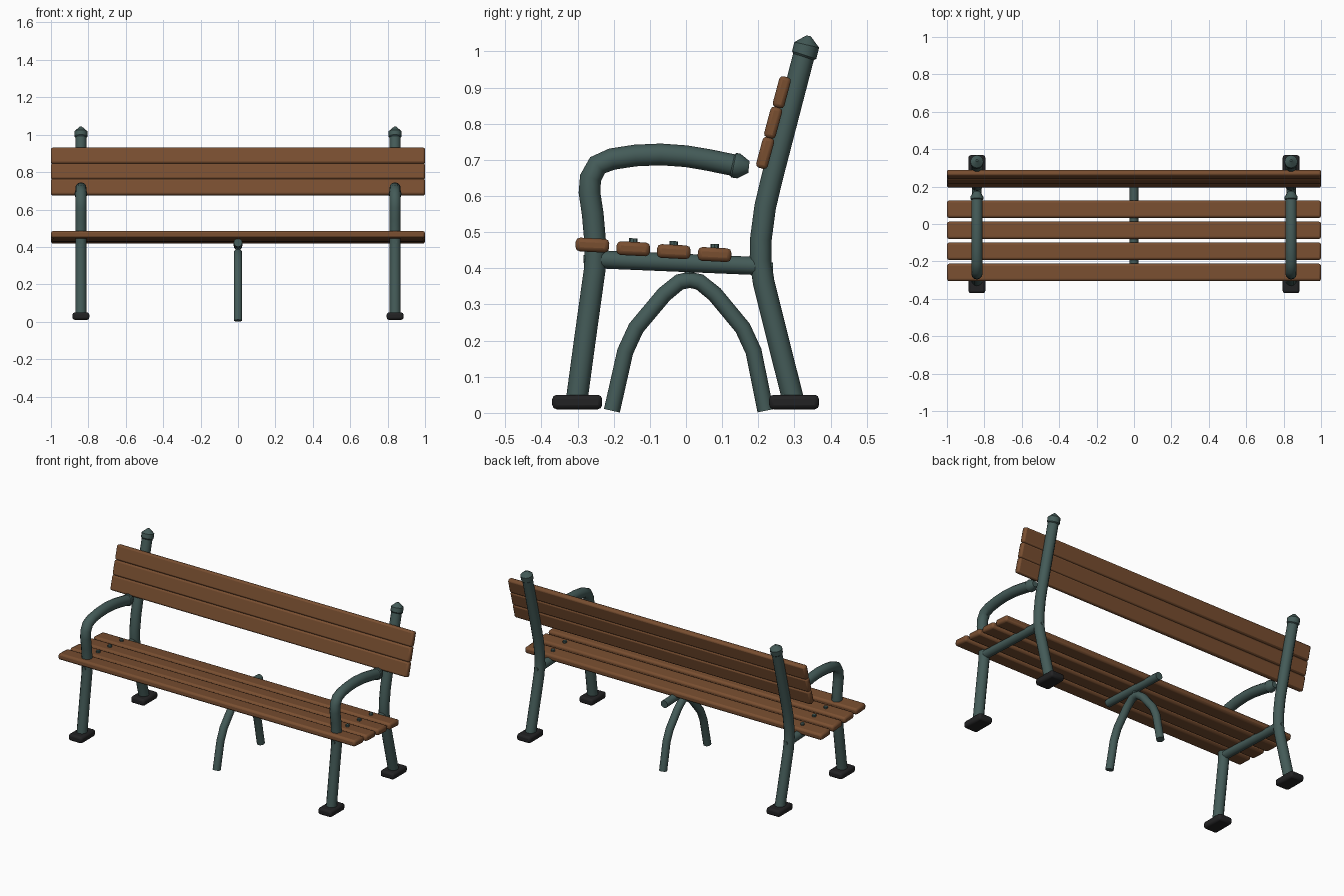
import bpy
from math import radians
from mathutils import Matrix

cube = bpy.data.objects.get("Cube")
if cube:
    bpy.data.objects.remove(cube)


def material(name, rgb):
    m = bpy.data.materials.new(name)
    m.use_nodes = True
    m.diffuse_color = (*rgb, 1)
    m.node_tree.nodes["Principled BSDF"].inputs["Base Color"].default_value = (*rgb, 1)
    return m


WOOD = material("brown_wood", (0.19, 0.077, 0.030))
METAL = material("green_metal", (0.058, 0.105, 0.098))
RUBBER = material("black_rubber", (0.016, 0.016, 0.017))


def finish(ob, name, mat):
    ob.name = name
    ob.data.materials.clear()
    ob.data.materials.append(mat)
    bpy.ops.object.select_all(action='DESELECT')
    ob.select_set(True)
    bpy.context.view_layer.objects.active = ob
    bpy.ops.object.shade_smooth_by_angle(angle=radians(35))
    return ob


def tube(name, x, path, radius):
    """Sweep a round tube along (y, z[, radius factor]) points at a given x."""
    cu = bpy.data.curves.new(name, 'CURVE')
    cu.dimensions = '3D'
    cu.bevel_depth = radius
    cu.bevel_resolution = 4
    cu.use_fill_caps = True
    sp = cu.splines.new('POLY')
    sp.points.add(len(path) - 1)
    for p, (y, z, *r) in zip(sp.points, path):
        p.co = (x, y, z, 1)
        p.radius = r[0] if r else 1
    ob = bpy.data.objects.new(name, cu)
    bpy.context.collection.objects.link(ob)
    bpy.ops.object.select_all(action='DESELECT')
    ob.select_set(True)
    bpy.context.view_layer.objects.active = ob
    bpy.ops.object.convert(target='MESH')
    return finish(bpy.context.object, name, METAL)


def block(name, centre, size, mat, tilt=0, bevel=0.012):
    """Rounded box, tilted about the x axis."""
    bpy.ops.mesh.primitive_cube_add(size=1, location=centre, rotation=(radians(tilt), 0, 0))
    ob = bpy.context.object
    ob.data.transform(Matrix.Diagonal((*size, 1)))
    mod = ob.modifiers.new("rounded_edges", 'BEVEL')
    mod.width = bevel
    mod.segments = 2
    return finish(ob, name, mat)


def bolt(name, centre, radius, depth, tilt=0):
    bpy.ops.mesh.primitive_cylinder_add(vertices=8, radius=radius, depth=depth,
                                        location=centre, rotation=(radians(tilt), 0, 0))
    finish(bpy.context.object, name, METAL)


# Side frames: curved tubes in the y-z plane
FRONT = [(-0.303, 0.03), (-0.28, 0.2), (-0.252, 0.4), (-0.251, 0.47), (-0.258, 0.55),
         (-0.267, 0.61), (-0.264, 0.65), (-0.245, 0.685), (-0.205, 0.702), (-0.14, 0.712),
         (-0.07, 0.715), (0, 0.71), (0.06, 0.7), (0.128, 0.686),
         (0.132, 0.685, 1.15), (0.146, 0.683, 1.15), (0.174, 0.68, 0.55)]
REAR = [(0.298, 0.03), (0.255, 0.2), (0.215, 0.36), (0.206, 0.42), (0.207, 0.48),
        (0.219, 0.57), (0.238, 0.65), (0.325, 0.985),
        (0.327, 0.99, 1.17), (0.334, 1.018, 1.17), (0.339, 1.043, 0.2)]
SLATS = [(-0.259, 0.464), (-0.146, 0.454), (-0.034, 0.446), (0.079, 0.438)]

for side, x in (("left", 0.84), ("right", -0.84)):
    tube(f"{side}_front_leg_and_arm", x, FRONT, 0.03)
    tube(f"{side}_rear_leg_and_post", x, REAR, 0.03)
    tube(f"{side}_seat_rail", x, [(-0.25, 0.425), (0.206, 0.406)], 0.025)
    for end, y in (("front", -0.301), ("rear", 0.299)):
        block(f"{side}_{end}_foot", (x, y, 0.03), (0.09, 0.138, 0.04), RUBBER)
    # Bolts through the slats and the leg joints
    for i, (y, z) in enumerate(SLATS[1:]):
        bolt(f"{side}_seat_bolt_{i + 1}", (x, y, z + 0.014), 0.012, 0.03, -2)
    bolt(f"{side}_rear_joint_bolt", (x, 0.23, 0.405), 0.011, 0.02, 90)
    bolt(f"{side}_front_joint_bolt", (x, -0.274, 0.426), 0.011, 0.02, 90)

# Middle support: rail and arched leg
tube("middle_rail", 0, [(-0.215, 0.423), (0.21, 0.406)], 0.023)
ARCH = [(-0.205, 0.006), (-0.168, 0.17), (-0.138, 0.235), (-0.06, 0.328), (-0.018, 0.362),
        (0.01, 0.368), (0.038, 0.362), (0.08, 0.328), (0.157, 0.235), (0.187, 0.17), (0.22, 0.006)]
tube("middle_arched_leg", 0, ARCH, 0.0225)
bolt("middle_support_pin", (0, 0.01, 0.395), 0.014, 0.04)

# Seat slats and backrest slats
for i, (y, z) in enumerate(SLATS):
    block(f"seat_slat_{i + 1}", (0, y, z), (2, 0.093, 0.038), WOOD, -3)
for i, (y, z) in enumerate([(0.219, 0.719), (0.241, 0.803), (0.265, 0.887)]):
    block(f"back_slat_{i + 1}", (0, y, z), (2, 0.033, 0.088), WOOD, -15, 0.01)
